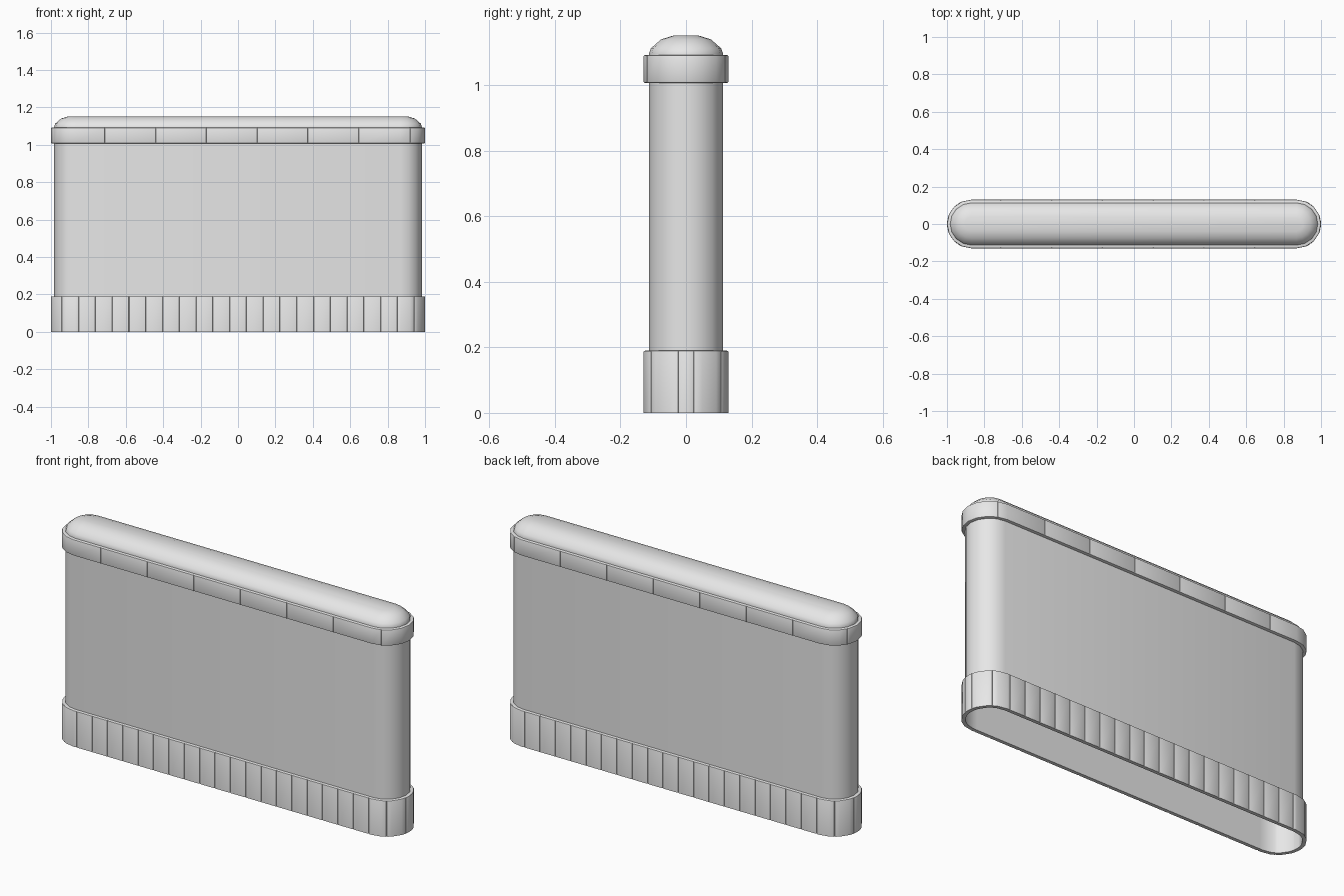
import bpy, bmesh, math

cube = bpy.data.objects.get("Cube")
if cube:
    bpy.data.objects.remove(cube, do_unlink=True)

stone = bpy.data.materials.new("grey stone")
stone.use_nodes = True
GREY = (0.8, 0.8, 0.8, 1)
stone.diffuse_color = GREY
stone.node_tree.nodes["Principled BSDF"].inputs["Base Color"].default_value = GREY

C = 0.87              # centre of each rounded end
SIDE = 200 * C        # straight side in track units (hundredths)
LAP = 360 + 2 * SIDE  # whole track: end arcs in degrees plus both sides
STEP = 22.5


def place(t, r):
    """Point on the rounded outline of radius r at track position t."""
    t = (t + 90) % LAP - 90
    if t <= 90:
        x, a = C, t
    elif t <= 90 + SIDE:
        x, a = C - (t - 90) / 100, 90
    elif t <= 270 + SIDE:
        x, a = -C, t - SIDE
    else:
        x, a = -C + (t - 270 - SIDE) / 100, 270
    a = math.radians(a)
    return x + r * math.cos(a), r * math.sin(a)


# Corner positions of both rounded ends along the track
BREAKS = [start + STEP * i for start in (-90, 90 + SIDE) for i in range(9)]


def back(x):
    return 90 + (C - x) * 100


def front(x):
    return 270 + SIDE + (x + C) * 100


def left_end(a):
    return SIDE + a


def finish(bm, name):
    bmesh.ops.recalc_face_normals(bm, faces=bm.faces[:])
    mesh = bpy.data.meshes.new(name)
    bm.to_mesh(mesh)
    bm.free()
    mesh.materials.append(stone)
    obj = bpy.data.objects.new(name, mesh)
    bpy.context.collection.objects.link(obj)
    bpy.ops.object.select_all(action='DESELECT')
    obj.select_set(True)
    bpy.context.view_layer.objects.active = obj
    bpy.ops.object.shade_smooth_by_angle(angle=math.radians(40))


def loft(name, profile, close_top):
    """Stack outline rings given as (radius, height)."""
    bm = bmesh.new()
    rings = [[bm.verts.new((*place(t, r), z)) for t in BREAKS] for r, z in profile]
    n = len(BREAKS)
    for low, high in zip(rings, rings[1:]):
        for i in range(n):
            j = (i + 1) % n
            bm.faces.new((low[i], low[j], high[j], high[i]))
    if close_top:
        bm.faces.new(rings[-1])
    finish(bm, name)


def block_band(name, joints, inner, outer, z0, z1):
    """Ring of bevelled blocks split at the joints."""
    bm = bmesh.new()
    joints = sorted(joints)
    for t0, t1 in zip(joints, joints[1:] + [joints[0] + LAP]):
        stops = [b + k for b in BREAKS for k in (0, LAP) if t0 + 1 < b + k < t1 - 1]
        stops = [t0] + sorted(stops) + [t1]
        sections = []
        for t in stops:
            corners = ((inner, z0), (outer, z0), (outer, z1), (inner, z1))
            sections.append([bm.verts.new((*place(t, r), z)) for r, z in corners])
        for a, b in zip(sections, sections[1:]):
            for i in range(4):
                j = (i + 1) % 4
                bm.faces.new((a[i], a[j], b[j], b[i]))
        bm.faces.new(sections[0])
        bm.faces.new(sections[-1][::-1])
    bmesh.ops.recalc_face_normals(bm, faces=bm.faces[:])
    # Soften only the exposed corners, leaving the foot and hidden side crisp
    edges = []
    for e in bm.edges:
        exposed = all(math.hypot(max(abs(v.co.x) - C, 0), v.co.y) > (inner + outer) / 2
                      for v in e.verts)
        on_ground = all(v.co.z < 0.001 for v in e.verts)
        if exposed and not on_ground and e.calc_face_angle(0) > math.radians(50):
            edges.append(e)
    bmesh.ops.bevel(bm, geom=edges, offset=0.005, segments=2, profile=0.5,
                    affect='EDGES', clamp_overlap=True)
    finish(bm, name)


# Hollow wall, open underneath
loft("wall_body", [(0.113, 0), (0.113, 1.09)], False)

# Rounded coping on top
loft("top_cap", [(0.113, 1.085), (0.113, 1.097), (0.107, 1.113),
                 (0.076, 1.14), (0.037, 1.152)], True)

# Narrow blocks around the foot
joints = []
for a in (10.6, 56):
    joints += [a, -a, left_end(180 - a), left_end(180 + a)]
for i in range(20):
    x = -0.852 + i * 0.0897
    joints += [front(x), back(x)]
block_band("base_blocks", joints, 0.111, 0.13, 0, 0.19)

# Long blocks around the top
joints = [67, -67, left_end(152), left_end(208)]
for i in range(6):
    x = -0.712 + i * 0.2715
    joints += [front(x), back(x)]
block_band("upper_band_blocks", joints, 0.1, 0.13, 1.007, 1.092)
